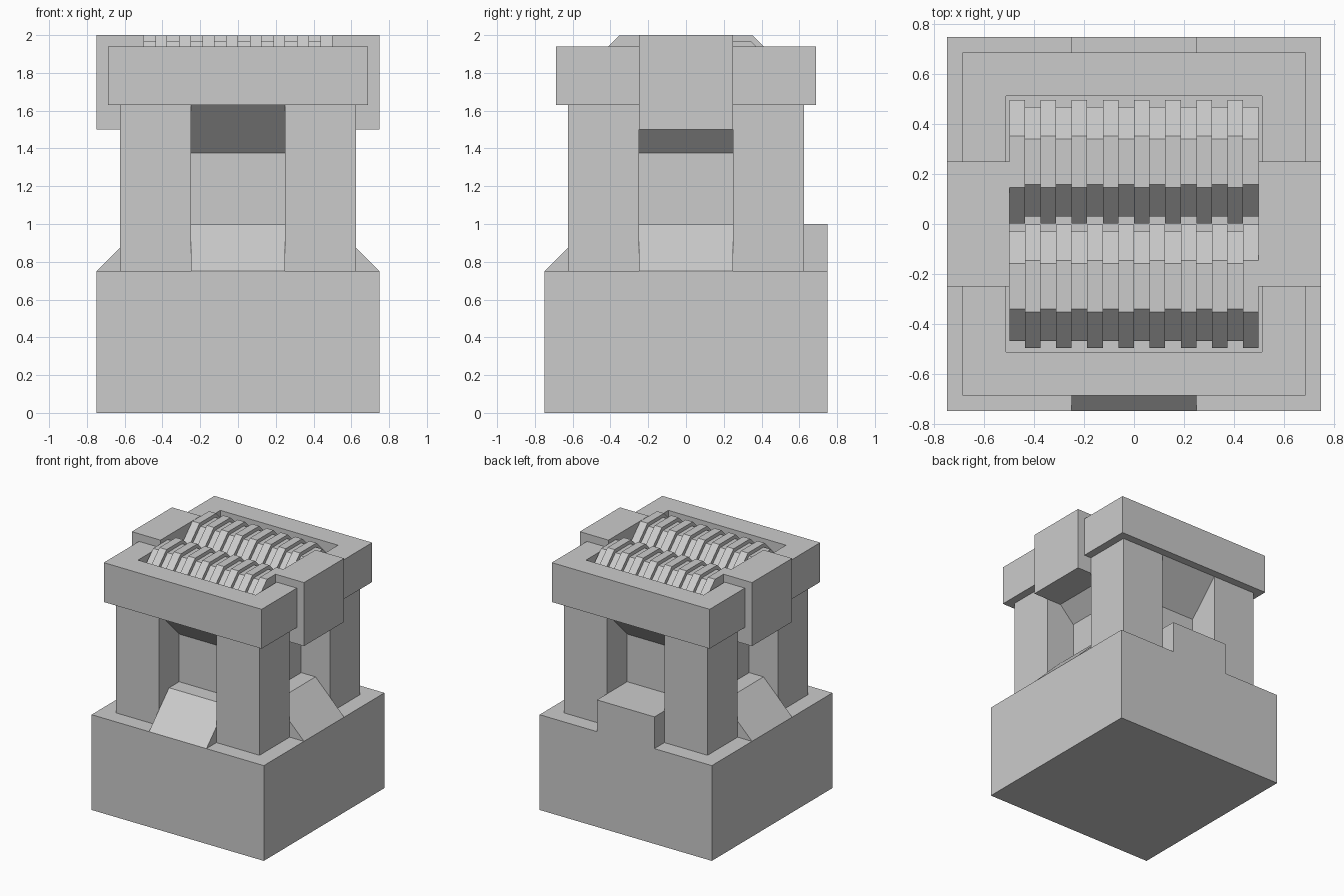
import bpy
import math

cube = bpy.data.objects.get("Cube")
if cube:
    bpy.data.objects.remove(cube, do_unlink=True)

grey = bpy.data.materials.new("machine_grey")
grey.use_nodes = True
GREY = (0.6, 0.6, 0.6, 1)
grey.diffuse_color = GREY
for node in grey.node_tree.nodes:
    if node.type == "BSDF_PRINCIPLED":
        node.inputs["Base Color"].default_value = GREY


def make(name, verts, faces):
    mesh = bpy.data.meshes.new(name)
    mesh.from_pydata(verts, [], faces)
    mesh.materials.append(grey)
    obj = bpy.data.objects.new(name, mesh)
    bpy.context.collection.objects.link(obj)
    return obj


def loft(name, loops):
    """Closed solid through matching loops of points."""
    n = len(loops[0])
    verts = [p for loop in loops for p in loop]
    faces = [tuple(reversed(range(n))), tuple(range(len(verts) - n, len(verts)))]
    for k in range(len(loops) - 1):
        a = k * n
        faces += [(a + i, a + (i + 1) % n, a + n + (i + 1) % n, a + n + i)
                  for i in range(n)]
    return make(name, verts, faces)


def square(x0, x1, y0, y1, z):
    return [(x0, y0, z), (x1, y0, z), (x1, y1, z), (x0, y1, z)]


def box(name, x0, x1, y0, y1, z0, z1):
    return loft(name, [square(x0, x1, y0, y1, z0), square(x0, x1, y0, y1, z1)])


def extrude_x(name, profile, x0, x1):
    """Extrude a counter-clockwise (y, z) profile along x."""
    return loft(name, [[(x, y, z) for y, z in profile] for x in (x0, x1)])


# Base block and four corner pillars
box("base", -0.75, 0.75, -0.75, 0.75, 0, 0.75)
for sx, side in ((1, "left"), (-1, "right")):
    for sy, end in ((-1, "front"), (1, "back")):
        xs = sorted((sx * 0.25, sx * 0.625))
        ys = sorted((sy * 0.25, sy * 0.625))
        box(f"{end}_{side}_pillar", *xs, *ys, 0.75, 1.63)

# Core that flares out into a hopper under the rim
loft("hopper_core", [square(-r, r, -r, r, z)
                     for r, z in ((0.375, 0.75), (0.375, 1.375), (0.625, 1.63))])

# Sloped chutes on three sides, square outlet at the back
chute = [(-0.75, 0.75), (-0.3, 0.75), (-0.3, 1.0), (-0.5, 1.0)]
for name, turn in (("front_chute", 0), ("left_chute", 90), ("right_chute", -90)):
    extrude_x(name, chute, -0.25, 0.25).rotation_euler.z = math.radians(turn)
box("back_outlet", -0.25, 0.25, 0.3, 0.75, 0.75, 1.0)

# Open rim around the top
outer, inner, low, high = 0.6875, 0.5125, 1.63, 1.94
rings = [square(-r, r, -r, r, z)
         for r, z in ((outer, low), (outer, high), (inner, high), (inner, low))]
faces = []
for k in range(4):
    for i in range(4):
        j, m = (i + 1) % 4, (k + 1) % 4
        faces.append((k * 4 + i, k * 4 + j, m * 4 + j, m * 4 + i))
make("top_rim", [p for ring in rings for p in ring], faces)

# Bearing blocks holding the rollers
box("left_bearing", 0.5, 0.75, -0.25, 0.25, 1.5, 2.0)
box("right_bearing", -0.75, -0.5, -0.25, 0.25, 1.5, 2.0)

# Two crushing rollers of alternating large and small octagonal discs
WIDTH = 1 / 16
for name, cy, phase in (("back_roller", 0.25, 0), ("front_roller", -0.25, 1)):
    for i in range(16):
        apothem = 0.248 if (i + phase) % 2 == 0 else 0.22
        radius = apothem / math.cos(math.pi / 8)
        disc = [(cy + radius * math.cos(math.pi * (k + 0.5) / 4),
                 1.75 + radius * math.sin(math.pi * (k + 0.5) / 4))
                for k in range(8)]
        extrude_x(f"{name}_disc_{i + 1}", disc,
                  -0.5 + i * WIDTH, -0.5 + (i + 1) * WIDTH)
